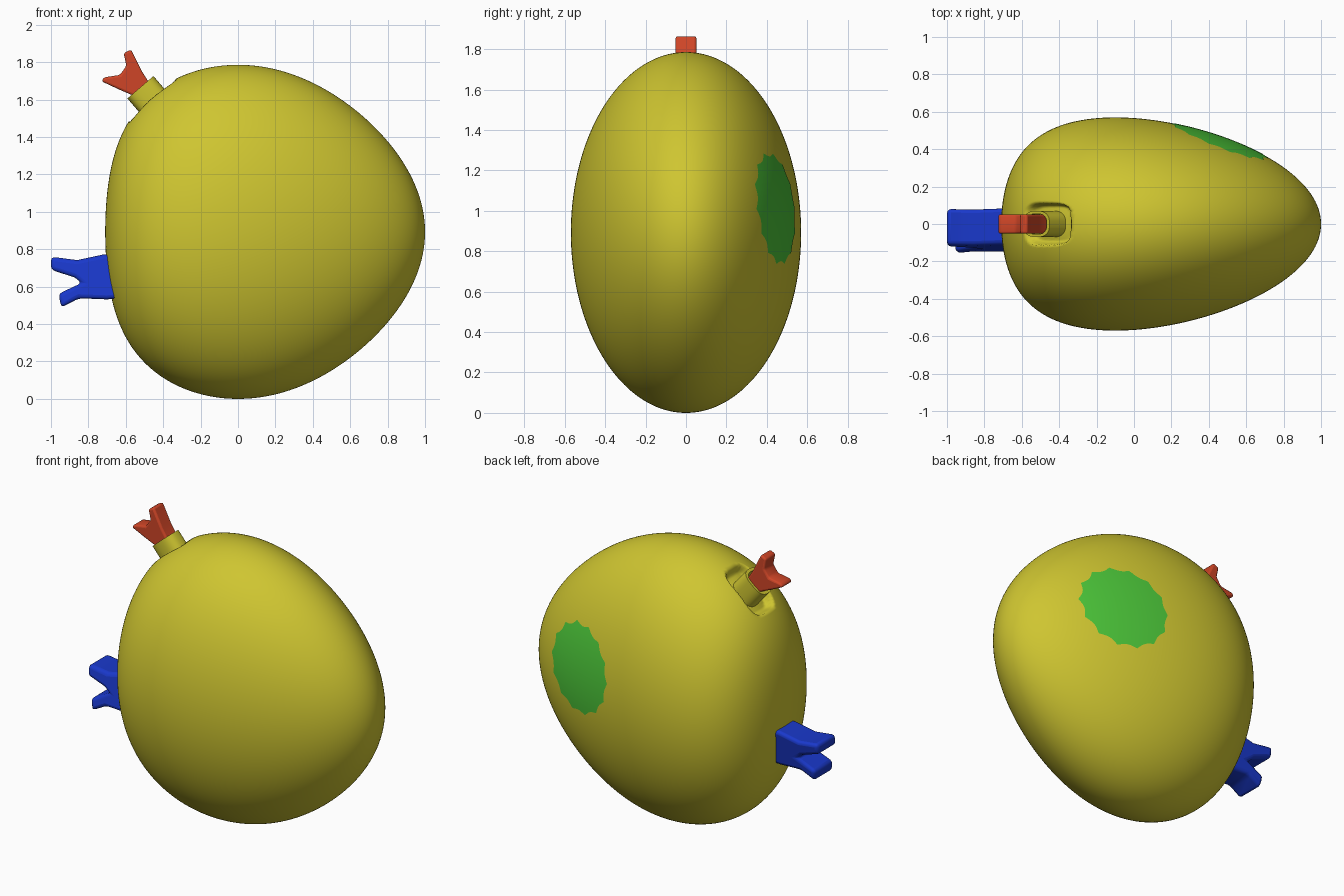
import bpy, bmesh, math
from mathutils import Vector

if "Cube" in bpy.data.objects:
    bpy.data.objects.remove(bpy.data.objects["Cube"])


def material(name, color):
    m = bpy.data.materials.new(name)
    m.diffuse_color = (*color, 1)
    m.use_nodes = True
    m.node_tree.nodes["Principled BSDF"].inputs["Base Color"].default_value = m.diffuse_color
    return m


YELLOW = material("yellow", (0.62, 0.56, 0.03))
RED = material("red", (0.62, 0.06, 0.02))
BLUE = material("blue", (0.01, 0.04, 0.60))
GREEN = material("green", (0.07, 0.55, 0.04))


def finish(name, bm, mat, angle=40, bevel=0):
    bmesh.ops.recalc_face_normals(bm, faces=bm.faces)
    me = bpy.data.meshes.new(name)
    bm.to_mesh(me)
    bm.free()
    ob = bpy.data.objects.new(name, me)
    bpy.context.collection.objects.link(ob)
    me.materials.append(mat)
    if bevel:
        mod = ob.modifiers.new("soft_edges", "BEVEL")
        mod.width, mod.segments = bevel, 3
        mod.limit_method = "ANGLE"
        mod.angle_limit = math.radians(25)
    bpy.ops.object.select_all(action="DESELECT")
    ob.select_set(True)
    bpy.context.view_layer.objects.active = ob
    bpy.ops.object.shade_smooth_by_angle(angle=math.radians(angle))
    return ob


def egg(u, v, w):
    """Map a point of the unit sphere onto the egg-shaped body."""
    x = 0.855 * u + 0.145 * u * u - 0.1 * v * v - 0.1 * u * u * w * w
    return Vector((x, 0.57 * v, 0.893 + 0.893 * w))


# Socket frame: centre, outward axis and slope direction
SOCKET = Vector((-0.465, 0, 1.60))
OUT = Vector((-0.65, 0, 0.76)).normalized()
SLOPE = Vector((0.76, 0, 0.65)).normalized()

# Body with a rounded rectangular recess
bm = bmesh.new()
bmesh.ops.create_uvsphere(bm, u_segments=256, v_segments=144, radius=1)
for vert in bm.verts:
    p = egg(*vert.co)
    d = p - SOCKET
    if d.dot(OUT) > -0.15:
        q = (d.dot(SLOPE) / 0.165) ** 4 + (d.y / 0.115) ** 4
        s = min(1, max(0, (1 - q) / 0.6))
        p -= OUT * 0.06 * s * s * (3 - 2 * s)
    vert.co = p
finish("body", bm, YELLOW, 80)

# Collar: oval tube standing in the recess
bm = bmesh.new()
rings = []
N = 40
for scale, height in ((1, -0.10), (1, 0.087), (0.78, 0.087), (0.78, 0.02)):
    ring = []
    for i in range(N):
        a = 2 * math.pi * i / N
        c, s = math.cos(a), math.sin(a)
        c = math.copysign(abs(c) ** 0.75, c)
        s = math.copysign(abs(s) ** 0.75, s)
        ring.append(bm.verts.new(SOCKET + SLOPE * 0.092 * scale * c
                                 + Vector((0, 0.07 * scale * s, 0)) + OUT * height))
    rings.append(ring)
for r0, r1 in zip(rings, rings[1:]):
    for i in range(N):
        j = (i + 1) % N
        bm.faces.new((r0[i], r0[j], r1[j], r1[i]))
bm.faces.new(rings[-1])
bm.faces.new(rings[0])
finish("collar", bm, YELLOW)


def fork(name, outline, y_mid, y_half, shear, mat, bevel):
    """Thick forked plug from an x-z outline."""
    bm = bmesh.new()
    z_mid = sum(z for _, z in outline) / len(outline)
    sides = [[bm.verts.new((x, y_mid + shear * (z - z_mid) + side * y_half, z))
              for x, z in outline] for side in (-1, 1)]
    for loop in sides:
        bm.faces.new(loop)
    n = len(outline)
    for i in range(n):
        j = (i + 1) % n
        bm.faces.new((sides[0][i], sides[0][j], sides[1][j], sides[1][i]))
    finish(name, bm, mat, 60, bevel)


# Red forked plug in the collar
fork("red_fork", [(-0.405, 1.615), (-0.475, 1.69), (-0.513, 1.75), (-0.572, 1.868),
                  (-0.611, 1.848), (-0.597, 1.78), (-0.631, 1.732), (-0.716, 1.719),
                  (-0.73, 1.698), (-0.631, 1.652), (-0.545, 1.615), (-0.48, 1.54)],
     0, 0.052, 0, RED, 0.012)

# Blue forked plug on the end
fork("blue_fork", [(-0.62, 0.765), (-0.72, 0.772), (-0.86, 0.742), (-1.0, 0.76),
                   (-1.0, 0.69), (-0.875, 0.65), (-0.835, 0.62), (-0.96, 0.562),
                   (-0.945, 0.488), (-0.85, 0.538), (-0.70, 0.532), (-0.62, 0.54)],
     -0.035, 0.097, 0.18, BLUE, 0.022)

# Green patch with a scalloped edge, lying on the back of the body
bm = bmesh.new()
STEPS, RINGS = 112, 10


def patch_point(r, a):
    r *= 1 - 0.075 * abs(math.sin(7 * a))
    u = 0.546 + 0.235 * r * math.cos(a)
    w = 0.131 + 0.313 * r * math.sin(a)
    v = math.sqrt(1 - u * u - w * w)
    return egg(u * 1.003, v * 1.003, w * 1.003)


centre = bm.verts.new(patch_point(0, 0))
rows = [[bm.verts.new(patch_point(k / RINGS, 2 * math.pi * i / STEPS))
         for i in range(STEPS)] for k in range(1, RINGS + 1)]
for i in range(STEPS):
    j = (i + 1) % STEPS
    bm.faces.new((centre, rows[0][j], rows[0][i]))
    for r0, r1 in zip(rows, rows[1:]):
        bm.faces.new((r0[i], r0[j], r1[j], r1[i]))
patch = finish("green_patch", bm, GREEN, 80)
if patch.data.polygons[0].normal.y < 0:
    patch.data.flip_normals()
